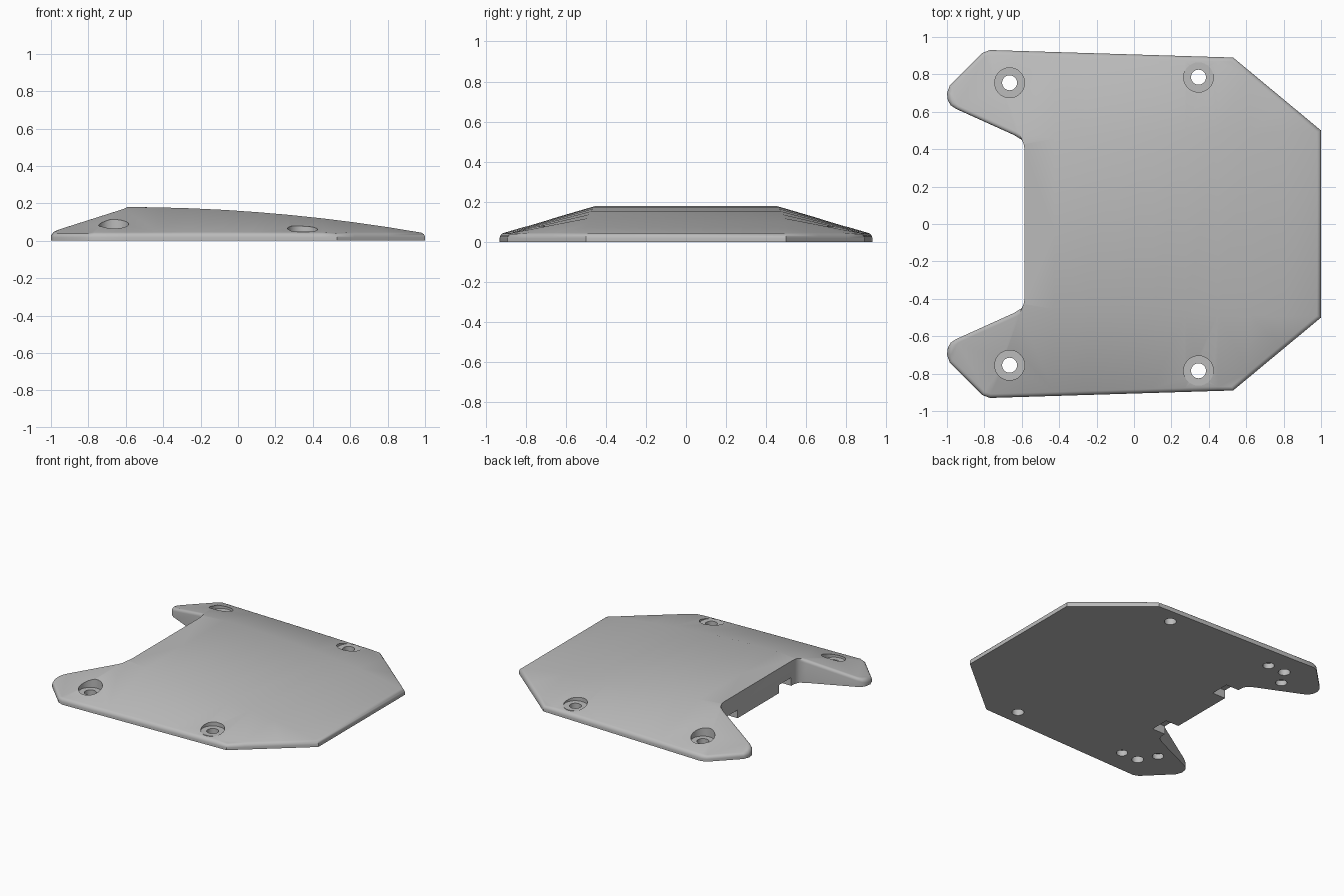
import bpy, bmesh
from mathutils import Vector

if "Cube" in bpy.data.objects:
    bpy.data.objects.remove(bpy.data.objects["Cube"])

grey = bpy.data.materials.new("light_grey")
grey.use_nodes = True
grey.diffuse_color = (0.5, 0.5, 0.5, 1)
grey.node_tree.nodes["Principled BSDF"].inputs["Base Color"].default_value = (0.5, 0.5, 0.5, 1)

RIM = 0.04      # height of the outer rim
PEAK = 0.18     # height of the crest beside the notch
CREST = (-0.6, 0.45)

# Half outline, from the flat end round to the notch
HALF = [(1, 0.5), (0.53, 0.89), (-0.77, 0.93), (-0.81, 0.915), (-0.985, 0.74), (-1, 0.70),
        (-0.995, 0.66), (-0.98, 0.635), (-0.95, 0.615), (-0.64, 0.475), CREST,
        (-0.589, 0.425), (-0.585, 0.395)]


def height(x, y):
    """Height of the top skin: curved centre, sloping sides, tapering prongs."""
    y = abs(y)
    s = max(0, (x - CREST[0]) / 1.6)
    centre = PEAK - 0.14 * s * s
    crease = 0.45 + 0.05 * s
    edge = 0.89 - 0.83 * (x - 0.53) if x > 0.53 else 0.89 + 0.031 * (0.53 - x)
    t = min(1, max(0, (y - crease) / max(edge - crease, 0.001)))
    z = centre + (RIM - centre) * t
    if x < CREST[0]:
        z = min(z, PEAK + 0.222 * (x - CREST[0]) - 0.213 * (y - CREST[1]))
    return max(z, RIM)


def cut(bm, a, b, keep):
    """Split the chosen flat faces along the line a-b."""
    a, b = Vector((*a, 0)), Vector((*b, 0))
    d = b - a
    faces = [f for f in bm.faces if keep(f.calc_center_median())]
    geom = faces + list({e for f in faces for e in f.edges}) + list({v for f in faces for v in f.verts})
    bmesh.ops.bisect_plane(bm, geom=geom, dist=0.0005, plane_co=a, plane_no=(-d.y, d.x, 0))


# Plate: outline divided along its creases, extruded and shaped
bm = bmesh.new()
outline = HALF + [(x, -y) for x, y in reversed(HALF)]
bm.faces.new([bm.verts.new((x, y, 0)) for x, y in outline])
for i in range(9):
    x = CREST[0] + i * 0.175
    cut(bm, (x, 0), (x, 1), lambda c: True)
for side in (1, -1):
    corner = (CREST[0], side * CREST[1])
    cut(bm, corner, (1, side * 0.5), lambda c: c.x > CREST[0])
    cut(bm, corner, (-0.77, side * 0.93), lambda c: c.x < CREST[0] and c.y * side > 0)
top = bmesh.ops.extrude_face_region(bm, geom=bm.faces[:], use_keep_orig=True)["geom"]
top_verts = {g for g in top if isinstance(g, bmesh.types.BMVert)}
for v in top_verts:
    v.co.z = height(v.co.x, v.co.y)
bmesh.ops.recalc_face_normals(bm, faces=bm.faces)

# Rounded rim, leaving the notch wall sharp
rim = [e for e in bm.edges if all(v in top_verts for v in e.verts)
       and any(abs(f.normal.z) < 0.01 for f in e.link_faces)
       and not all(v.co.x > -0.61 and v.co.x < -0.5 and abs(v.co.y) < 0.46 for v in e.verts)]
bmesh.ops.bevel(bm, geom=rim, offset=0.022, segments=4, profile=0.5, affect='EDGES', clamp_overlap=True)
bmesh.ops.triangulate(bm, faces=[f for f in bm.faces if f.normal.z > 0.01])
mesh = bpy.data.meshes.new("skid_plate")
bm.to_mesh(mesh)
bm.free()
plate = bpy.data.objects.new("skid_plate", mesh)
bpy.context.collection.objects.link(plate)
mesh.materials.append(grey)
bpy.context.view_layer.objects.active = plate


def combine(tool, operation):
    """Apply a helper solid to the plate and discard it."""
    tool.hide_render = True
    tool.data.materials.append(grey)
    bpy.context.view_layer.objects.active = plate
    mod = plate.modifiers.new("combine", 'BOOLEAN')
    mod.operation, mod.object, mod.solver = operation, tool, 'EXACT'
    bpy.ops.object.modifier_apply(modifier=mod.name)
    bpy.data.objects.remove(tool)


def cylinder(x, y, r, z0, z1, operation):
    bpy.ops.mesh.primitive_cylinder_add(vertices=32, radius=r, depth=z1 - z0, location=(x, y, (z0 + z1) / 2))
    combine(bpy.context.object, operation)


for side in (1, -1):
    # Bolt holes with flat counterbored seats
    for x, y in ((-0.665, 0.755), (0.345, 0.785)):
        cylinder(x, side * y, 0.08, 0.05, 0.3, 'DIFFERENCE')
        cylinder(x, side * y, 0.0795, 0.01, 0.0505, 'UNION')
        cylinder(x, side * y, 0.04, -0.1, 0.3, 'DIFFERENCE')
    # Blind locating holes underneath
    for x, y in ((-0.53, 0.755), (-0.74, 0.635)):
        cylinder(x, side * y, 0.038, -0.1, 0.04, 'DIFFERENCE')
    # Rectangular pockets under the notch wall
    bpy.ops.mesh.primitive_cube_add(size=1, location=(-0.55, side * 0.31, 0))
    pocket = bpy.context.object
    pocket.scale = (0.14, 0.14, 0.12)
    combine(pocket, 'DIFFERENCE')

# Smooth skin with sharp rims
bpy.ops.object.select_all(action='DESELECT')
plate.select_set(True)
bpy.context.view_layer.objects.active = plate
bpy.ops.object.shade_smooth_by_angle(angle=0.6)
